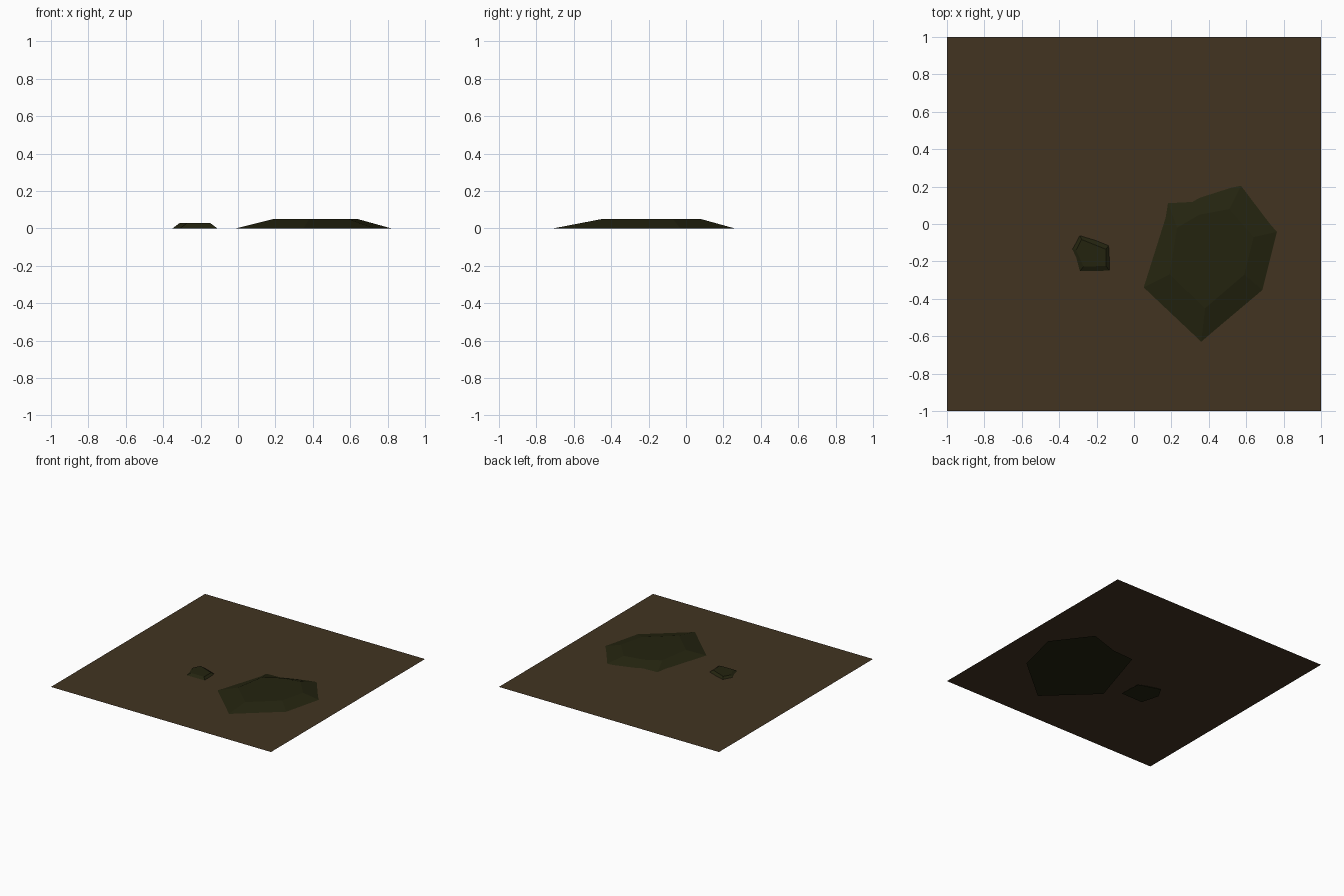
import bpy, bmesh

default = bpy.data.objects.get("Cube")
if default:
    bpy.data.objects.remove(default, do_unlink=True)


def material(name, color):
    mat = bpy.data.materials.new(name)
    mat.use_nodes = True
    mat.diffuse_color = (*color, 1)
    mat.node_tree.nodes["Principled BSDF"].inputs["Base Color"].default_value = (*color, 1)
    return mat


def finish(name, bm, mat):
    bmesh.ops.recalc_face_normals(bm, faces=bm.faces)
    mesh = bpy.data.meshes.new(name)
    bm.to_mesh(mesh)
    bm.free()
    mesh.materials.append(mat)
    obj = bpy.data.objects.new(name, mesh)
    bpy.context.collection.objects.link(obj)
    return obj


def mound(name, rim, crown, height, mat):
    """Low flat-topped mound tapering from a base outline to a crown outline."""
    bm = bmesh.new()
    low = [bm.verts.new((x, y, 0)) for x, y in rim]
    high = [bm.verts.new((x, y, height)) for x, y in crown]
    bm.faces.new(low[::-1])
    bm.faces.new(high)
    n = len(rim)
    for i in range(n):
        j = (i + 1) % n
        bm.faces.new((low[i], low[j], high[j], high[i]))
    return finish(name, bm, mat)


earth = material("brown earth", (0.054, 0.034, 0.0155))
moss = material("dark moss", (0.0175, 0.0175, 0.0048))

# Square sheet of ground, passing through the lower part of the mounds
bm = bmesh.new()
bmesh.ops.create_grid(bm, x_segments=1, y_segments=1, size=1)
ground = finish("ground_sheet", bm, earth)
ground.location.z = 0.0155

# Large mound, counter-clockwise from the left tip
mound("large_mound",
      [(-0.01, -0.37), (0.35, -0.71), (0.73, -0.39), (0.82, -0.03),
       (0.60, 0.26), (0.35, 0.18), (0.16, 0.17)],
      [(0.19, -0.27), (0.38, -0.45), (0.59, -0.27), (0.64, -0.07),
       (0.51, 0.08), (0.35, 0.05), (0.23, -0.02)],
      0.05, moss)

# Small mound
mound("small_mound",
      [(-0.35, -0.13), (-0.31, -0.28), (-0.11, -0.275), (-0.12, -0.095), (-0.30, -0.04)],
      [(-0.31, -0.14), (-0.27, -0.227), (-0.15, -0.225), (-0.15, -0.135), (-0.28, -0.083)],
      0.03, moss)
